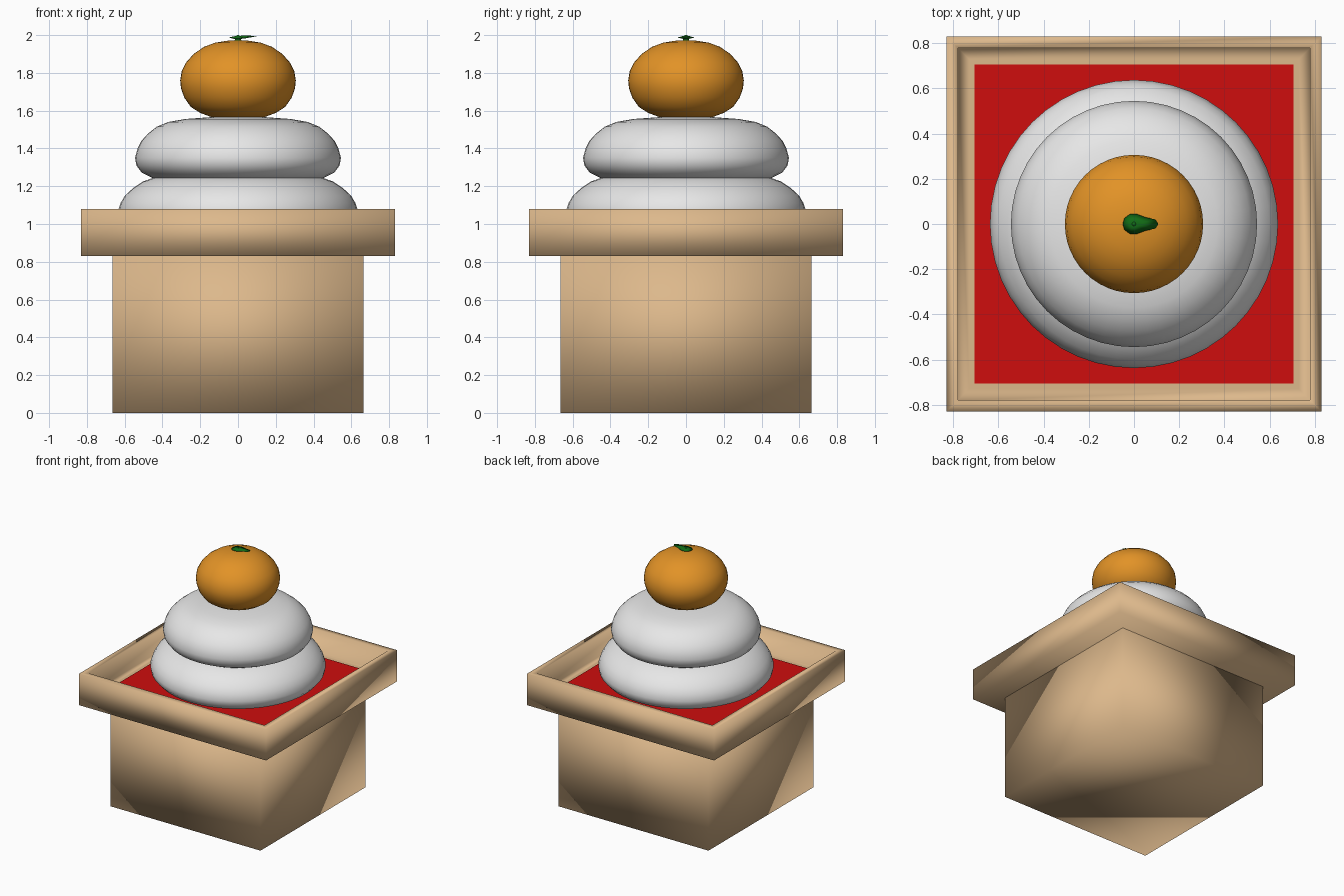
import bpy, bmesh, math

if "Cube" in bpy.data.objects:
    bpy.data.objects.remove(bpy.data.objects["Cube"])


def material(name, rgb):
    m = bpy.data.materials.new(name)
    m.diffuse_color = (*rgb, 1)
    m.use_nodes = True
    m.node_tree.nodes["Principled BSDF"].inputs["Base Color"].default_value = m.diffuse_color
    return m


WOOD = material("pale wood", (0.72, 0.48, 0.26))
RED = material("red cloth", (0.62, 0.004, 0.004))
WHITE = material("rice white", (0.8, 0.8, 0.8))
ORANGE = material("orange peel", (0.76, 0.29, 0.02))
GREEN = material("leaf green", (0.006, 0.15, 0.008))


def finish(name, bm, mat, smooth=True):
    bmesh.ops.recalc_face_normals(bm, faces=bm.faces)
    me = bpy.data.meshes.new(name)
    bm.to_mesh(me)
    bm.free()
    me.materials.append(mat)
    for p in me.polygons:
        p.use_smooth = smooth
    ob = bpy.data.objects.new(name, me)
    bpy.context.collection.objects.link(ob)
    return ob


def loft(name, loops, mat, smooth=True):
    """Bridge matching loops of points and cap both ends."""
    bm = bmesh.new()
    rings = [[bm.verts.new(p) for p in loop] for loop in loops]
    n = len(rings[0])
    for a, b in zip(rings, rings[1:]):
        for i in range(n):
            j = (i + 1) % n
            bm.faces.new((a[i], a[j], b[j], b[i]))
    bm.faces.new(rings[0])
    bm.faces.new(rings[-1])
    return finish(name, bm, mat, smooth)


def square(h, z):
    return [(-h, -h, z), (h, -h, z), (h, h, z), (-h, h, z)]


def circle(r, z, n=48):
    return [(r * math.cos(2 * math.pi * i / n), r * math.sin(2 * math.pi * i / n), z)
            for i in range(n)]


def turned(name, profile, mat, scale=1.0, dz=0.0):
    return loft(name, [circle(r * scale, z + dz) for r, z in profile], mat)


# Wooden stand: box base and a shallow tray with raised walls
loft("stand_base", [square(0.665, 0), square(0.665, 0.83)], WOOD)
loft("tray", [square(0.83, 0.83), square(0.83, 1.08), square(0.78, 1.08),
              square(0.78, 0.91), square(0.73, 0.91)], WOOD)

# Red cloth lying on the tray floor
loft("cloth", [square(0.705, 0.908), square(0.705, 0.916)], RED, smooth=False)

# Two rice cakes sharing one rounded profile
CAKE = [(0.20, 1.207), (0.36, 1.22), (0.45, 1.242), (0.51, 1.272), (0.538, 1.31),
        (0.545, 1.35), (0.532, 1.40), (0.512, 1.44), (0.475, 1.48), (0.43, 1.515),
        (0.37, 1.54), (0.28, 1.556), (0.14, 1.566), (0.03, 1.568)]
turned("lower_rice_cake", CAKE, WHITE, 1.17, -0.29)
turned("upper_rice_cake", CAKE, WHITE)

# Orange on top
FRUIT = [(0.03, 1.555), (0.13, 1.562), (0.20, 1.588), (0.25, 1.62), (0.285, 1.67),
         (0.302, 1.72), (0.306, 1.76), (0.298, 1.81), (0.275, 1.855), (0.235, 1.90),
         (0.18, 1.938), (0.12, 1.96), (0.06, 1.97), (0.015, 1.972)]
turned("orange_fruit", FRUIT, ORANGE)

# Leaf: thin teardrop outline with a lens-shaped section, and a small stem
OUTLINE = [(-0.05, 0), (-0.043, -0.025), (-0.02, -0.043), (0.01, -0.045), (0.05, -0.03),
           (0.095, -0.02), (0.108, 0), (0.095, 0.02), (0.05, 0.03), (0.01, 0.045),
           (-0.02, 0.043), (-0.043, 0.025)]


def leaf_loop(s, dz):
    return [(x * s, y * s, 1.987 + max(x, 0) * s * 0.08 + dz) for x, y in OUTLINE]


loft("leaf", [leaf_loop(0.3, -0.008), leaf_loop(1, 0), leaf_loop(0.3, 0.008)], GREEN)
loft("stem", [circle(0.02, 1.965, 10), circle(0.012, 1.99, 10), circle(0.006, 2.0, 10)], GREEN)
